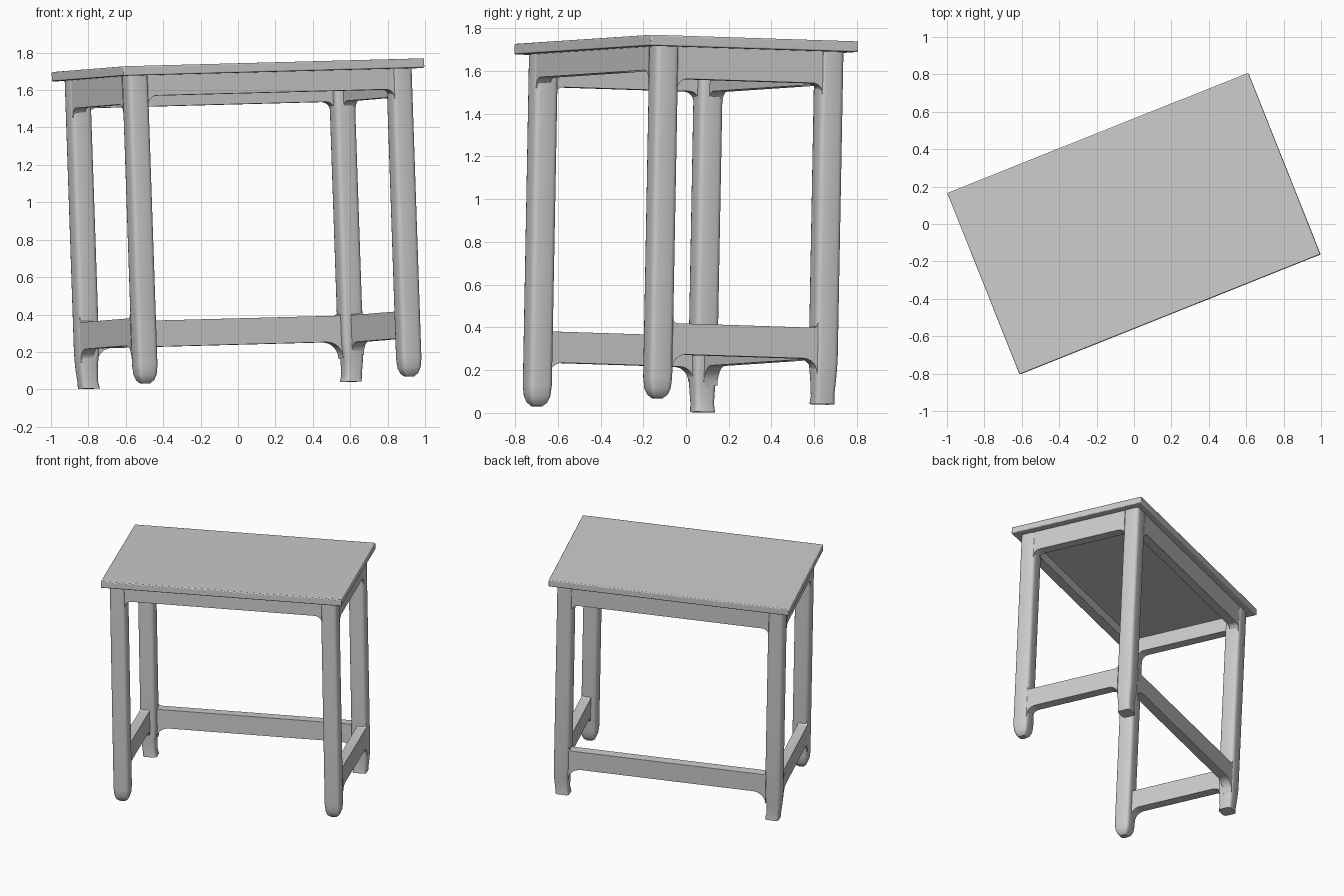
import bpy, bmesh
from math import cos, sin, pi, radians
from mathutils import Matrix, Vector

if "Cube" in bpy.data.objects:
    bpy.data.objects.remove(bpy.data.objects["Cube"])

# The whole table is turned and slightly tipped: local origin is the centre of the top face
n = Vector((-0.034, 0.0187, 1)).normalized()
u = Vector((0.929, 0.370, 0))
u = (u - n * u.dot(n)).normalized()
v = n.cross(u)
FRAME = Matrix((u, v, n)).transposed().to_4x4()
FRAME.translation = (-0.001, 0.002, 1.733)

LEG_X, LEG_Y, HALF = 0.76, 0.416, 0.058


def finish(name, bm, bevel, local=Matrix(), segments=2):
    bmesh.ops.recalc_face_normals(bm, faces=bm.faces)
    me = bpy.data.meshes.new(name)
    bm.to_mesh(me)
    bm.free()
    ob = bpy.data.objects.new(name, me)
    bpy.context.collection.objects.link(ob)
    ob.matrix_world = FRAME @ local
    if bevel:
        m = ob.modifiers.new("bevel", 'BEVEL')
        m.width, m.segments = bevel, segments
        m.limit_method, m.angle_limit = 'ANGLE', radians(40)
    bpy.ops.object.select_all(action='DESELECT')
    ob.select_set(True)
    bpy.context.view_layer.objects.active = ob
    bpy.ops.object.shade_smooth_by_angle(angle=radians(35))
    return ob


def slab(name, sx, sy, z0, z1, bevel):
    bm = bmesh.new()
    bmesh.ops.create_cube(bm, size=1, matrix=Matrix.Translation((0, 0, (z0 + z1) / 2))
                          @ Matrix.Diagonal((sx, sy, z1 - z0, 1)))
    return finish(name, bm, bevel)


def rounded_square(h, r, k=4):
    pts = []
    for q in range(4):
        c = Vector(((h - r), (h - r)))
        for i in range(k):
            t = pi / 2 * i / (k - 1)
            p = c + r * Vector((cos(t), sin(t)))
            for _ in range(q):
                p = Vector((-p.y, p.x))
            pts.append(p)
    return pts


def leg(name, x, y, sections):
    # sections: z, half width, x shift of the ring
    bm = bmesh.new()
    rings = [[bm.verts.new((x + p.x + dx, y + p.y, z)) for p in rounded_square(h, h * 0.42)]
             for z, h, dx in sections]
    for a, b in zip(rings, rings[1:]):
        for i in range(len(a)):
            j = (i + 1) % len(a)
            bm.faces.new((a[i], a[j], b[j], b[i]))
    bm.faces.new(rings[0])
    bm.faces.new(rings[-1])
    return finish(name, bm, 0)


def rail(name, length, top, bottom, r_top, r_bottom, thick, local):
    # Straight bar in the local x-z plane that flares into the legs with quarter arcs
    k = 7
    half = []
    for i in range(k):
        t = pi / 2 * i / (k - 1)
        half.append((length - r_bottom + r_bottom * sin(t), bottom - r_bottom + r_bottom * cos(t)))
    if r_top:
        for i in range(k):
            t = pi / 2 * i / (k - 1)
            half.append((length - r_top + r_top * cos(t), top + r_top - r_top * sin(t)))
    else:
        half.append((length, top))
    pts = half + [(-x, z) for x, z in reversed(half)]
    bm = bmesh.new()
    f = bm.faces.new([bm.verts.new((x, -thick / 2, z)) for x, z in pts])
    ext = bmesh.ops.extrude_face_region(bm, geom=[f])
    bmesh.ops.translate(bm, vec=(0, thick, 0),
                        verts=[g for g in ext['geom'] if isinstance(g, bmesh.types.BMVert)])
    return finish(name, bm, 0.01, local)


# Table top and the panel beneath it
slab("table_top", 1.733, 1.045, -0.05, 0, 0.006)
slab("under_panel", 1.58, 0.89, -0.09, -0.04, 0.01)

# Legs: rounded front feet, hooked narrower back feet
front = [(-0.04, HALF, 0), (-0.8, HALF, 0), (-1.6, HALF, 0), (-1.65, 0.053, 0),
         (-1.68, 0.041, 0), (-1.697, 0.022, 0)]
for side, s in (("left", -1), ("right", 1)):
    leg("front_leg_" + side, s * LEG_X, -LEG_Y, front)
    back = [(-0.04, HALF, 0), (-0.8, HALF, 0), (-1.5, HALF, 0), (-1.58, 0.052, s * 0.004),
            (-1.66, 0.047, 0), (-1.70, 0.05, -s * 0.006)]
    leg("back_leg_" + side, s * LEG_X, LEG_Y, back)

# Aprons and low stretchers (the front has no stretcher)
LX, LY = LEG_X - HALF + 0.008, LEG_Y - HALF + 0.008
T = 0.07
OFF = HALF - 0.003 - T / 2
rail("front_apron", LX, -0.04, -0.16, 0, 0.05, T, Matrix.Translation((0, -LEG_Y - OFF, 0)))
rail("back_apron", LX, -0.04, -0.20, 0, 0.05, T, Matrix.Translation((0, LEG_Y + OFF, 0)))
rail("back_stretcher", LX, -1.345, -1.485, 0.025, 0.09, T,
     Matrix.Translation((0, LEG_Y + OFF, 0)))
for side, s in (("left", -1), ("right", 1)):
    place = Matrix.Translation((s * (LEG_X + OFF), 0, 0)) @ Matrix.Rotation(pi / 2, 4, 'Z')
    rail(side + "_apron", LY, -0.04, -0.20, 0, 0.05, T, place)
    rail(side + "_stretcher", LY, -1.345, -1.49, 0.025, 0.07, T, place)
